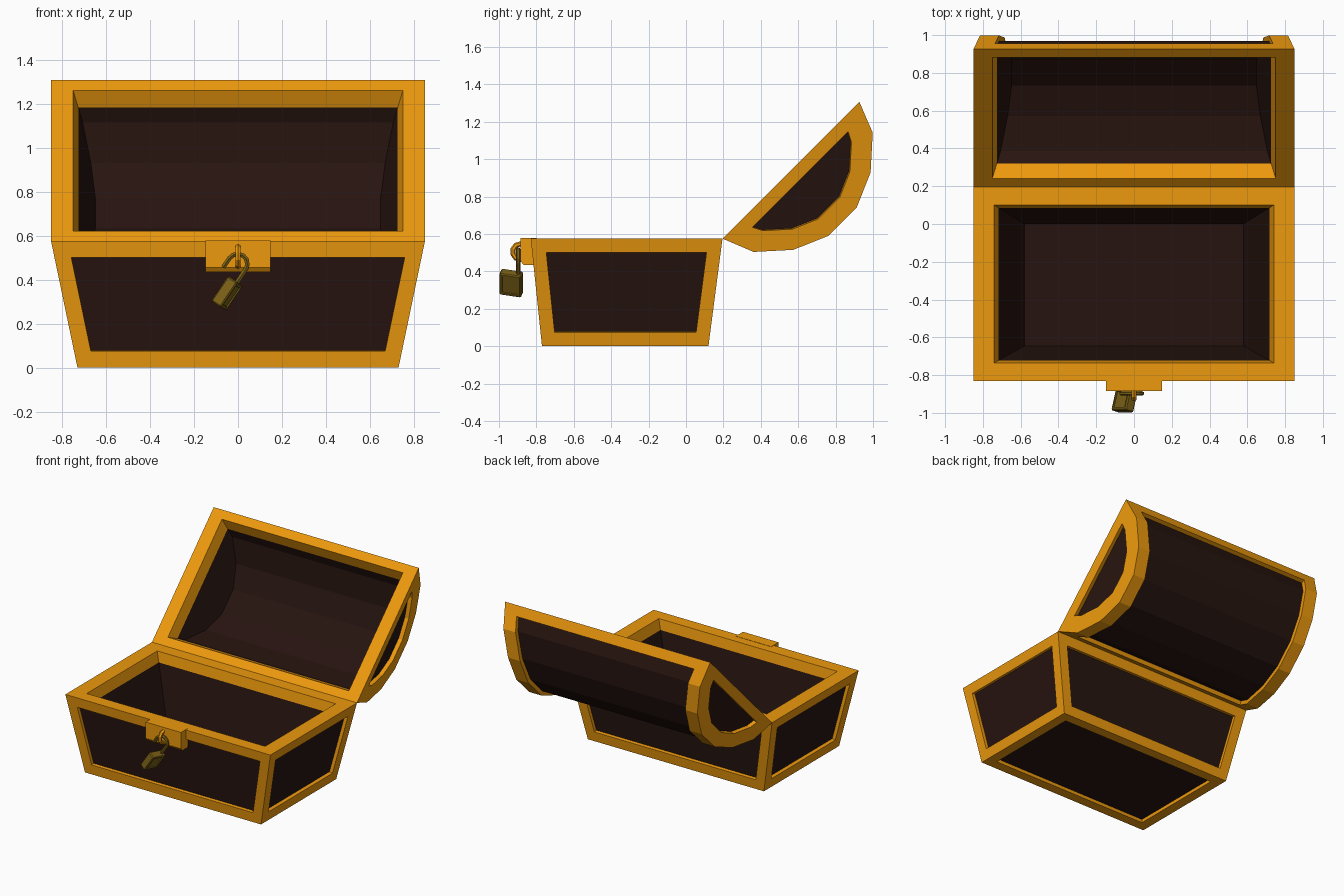
import bpy, bmesh, math
from mathutils import Vector, Matrix

if "Cube" in bpy.data.objects:
    bpy.data.objects.remove(bpy.data.objects["Cube"])


def material(name, rgb):
    m = bpy.data.materials.new(name)
    m.diffuse_color = (*rgb, 1)
    m.use_nodes = True
    m.node_tree.nodes["Principled BSDF"].inputs["Base Color"].default_value = m.diffuse_color
    return m


GOLD = material("gold_trim", (0.85, 0.32, 0.004))
DARK = material("dark_wood", (0.02, 0.007, 0.005))
BRASS = material("old_brass", (0.2, 0.12, 0.008))


def finish(bm, name, mats):
    me = bpy.data.meshes.new(name)
    bm.to_mesh(me)
    bm.free()
    for m in mats:
        me.materials.append(m)
    ob = bpy.data.objects.new(name, me)
    bpy.context.collection.objects.link(ob)
    return ob


def face(bm, pts, mat=0):
    f = bm.faces.new([bm.verts.new(p) for p in pts])
    f.material_index = mat
    return f


def weld(bm):
    bmesh.ops.remove_doubles(bm, verts=bm.verts, dist=1e-4)
    bmesh.ops.recalc_face_normals(bm, faces=bm.faces)


def recess(bm, faces, depth):
    """Sink a panel straight in, leaving gold walls around it."""
    r = bmesh.ops.inset_region(bm, faces=faces, thickness=0, depth=-depth,
                               use_boundary=True, use_even_offset=True)
    for f in r["faces"]:
        f.material_index = 0
    for f in faces:
        f.material_index = 1


# ---- chest base: tapered box, framed panels, hollow inside ----
def rect(x, y0, y1, z):
    return [(-x, y0, z), (x, y0, z), (x, y1, z), (-x, y1, z)]


bm = bmesh.new()
rings = [rect(0.73, -0.77, 0.12, 0), rect(0.85, -0.83, 0.195, 0.575),
         rect(0.74, -0.735, 0.10, 0.575), rect(0.717, -0.722, 0.086, 0.5),
         rect(0.58, -0.645, 0.0, 0.05)]
panels = [face(bm, rings[0])]
for k in range(4):
    for i in range(4):
        j = (i + 1) % 4
        f = face(bm, [rings[k][i], rings[k][j], rings[k + 1][j], rings[k + 1][i]],
                 1 if k == 3 else 0)
        if k == 0:
            panels.append(f)
face(bm, rings[4], 1)
weld(bm)
bmesh.ops.inset_individual(bm, faces=panels, thickness=0.075, use_even_offset=True)
for f in panels:
    recess(bm, [f], 0.025)
finish(bm, "chest_base", [GOLD, DARK])

# ---- lid: u runs along the rim from the hinge, v is the arch height ----
L, MID = 1.035, 0.5175
half = [(0, 0), (0.028, 0.07), (0.067, 0.168), (0.225, 0.31), (0.41, 0.39)]
outer = half + [(L - u, v) for u, v in reversed(half)]
end_panel = [(MID + (u - MID) * 0.74, max(0.07, v * 0.74)) for u, v in outer[1:-1]]
ih = [(0.065, 0), (0.097, 0.08), (0.124, 0.147), (0.262, 0.27), (0.423, 0.34)]
inner = ih + [(L - u, v) for u, v in reversed(ih)]
S = math.sqrt(0.5)


def lid_point(x, p):
    return (x, 0.195 + (p[0] + p[1]) * S, 0.575 + (p[0] - p[1]) * S)


def out_x(v):
    return 0.85 - 0.21 * v


def in_x(v):
    return 0.75 - 0.3 * v


def columns(p):
    x = out_x(p[1])
    return [lid_point(c, p) for c in (-x, -x + 0.1, x - 0.1, x)]


bm = bmesh.new()
arch, ends = [], []
for i in range(9):
    a, b = columns(outer[i]), columns(outer[i + 1])
    for c in range(3):
        f = face(bm, [a[c], a[c + 1], b[c + 1], b[c]])
        if c == 1 and 0 < i < 8:
            arch.append(f)
    # inner arch, with a gold band next to the rim
    p, q = inner[i], inner[i + 1]
    face(bm, [lid_point(-in_x(p[1]), p), lid_point(in_x(p[1]), p),
              lid_point(in_x(q[1]), q), lid_point(-in_x(q[1]), q)],
         1 if 0 < i < 8 else 0)
for s in (-1, 1):
    O = [lid_point(s * out_x(p[1]), p) for p in outer]
    Q = [lid_point(s * out_x(p[1]), p) for p in end_panel]
    N = [lid_point(s * in_x(p[1]), p) for p in inner]
    for i in range(1, 8):
        face(bm, [O[i], O[i + 1], Q[i], Q[i - 1]])
    face(bm, [O[0], O[1], Q[0], Q[7], O[8], O[9]])
    ends.append(face(bm, Q))
    face(bm, [N[0], N[1], N[8], N[9]])
    face(bm, N[1:9], 1)
    face(bm, [O[0], O[9], N[9], N[0]])
for k in (0, 9):
    face(bm, columns(outer[k]) + [lid_point(0.75, inner[k]), lid_point(-0.75, inner[k])])
weld(bm)
recess(bm, arch, 0.03)
for f in ends:
    recess(bm, [f], 0.03)
finish(bm, "chest_lid", [GOLD, DARK])

# ---- hasp plate on the front ----
bm = bmesh.new()
side = [(-0.80, 0.577), (-0.885, 0.577), (-0.885, 0.455), (-0.87, 0.435), (-0.80, 0.435)]
f = face(bm, [(-0.147, y, z) for y, z in side])
r = bmesh.ops.extrude_face_region(bm, geom=[f])
bmesh.ops.translate(bm, vec=(0.294, 0, 0),
                    verts=[v for v in r["geom"] if isinstance(v, bmesh.types.BMVert)])
weld(bm)
finish(bm, "hasp_plate", [GOLD])

# ---- staple ring ----
bpy.ops.mesh.primitive_torus_add(major_segments=10, minor_segments=6, major_radius=0.042,
                                 minor_radius=0.014, location=(0, -0.885, 0.505),
                                 rotation=(0, math.pi / 2, 0))
staple = bpy.context.object
staple.name = "staple_ring"
staple.data.materials.append(GOLD)

# ---- padlock, hanging open and tilted ----
d = Vector((0.56, 0, 0.83)).normalized()      # up along the shackle
p = Vector((-d.z, 0, d.x))                    # across the shackle
yaw = math.radians(15)
w = Vector((0, -math.cos(yaw), 0)) + p * math.sin(yaw)
t = d.cross(w)
frame = Matrix((w, t, d)).transposed().to_4x4()
bm = bmesh.new()
bmesh.ops.create_cube(bm, size=1, matrix=Matrix.Diagonal((0.12, 0.055, 0.137, 1)))
bmesh.ops.bevel(bm, geom=[e for e in bm.edges], offset=0.006, segments=1, affect='EDGES')
sides = [f for f in bm.faces if abs(f.normal.y) > 0.9]
bmesh.ops.inset_individual(bm, faces=sides, thickness=0.014)
bmesh.ops.inset_individual(bm, faces=sides, thickness=0.002, depth=-0.006)
bm.transform(Matrix.Translation((-0.05, -0.934, 0.337)) @ frame)
finish(bm, "padlock_body", [BRASS])

# ---- shackle: long leg in the body, short leg free ----
c, R = Vector((-0.002, -0.897, 0.472)), 0.045
path = [c - p * R - d * 0.12]
path += [c + p * R * -math.cos(a) + d * R * math.sin(a)
         for a in (math.pi * i / 6 for i in range(7))]
path.append(c + p * R - d * 0.05)
cu = bpy.data.curves.new("padlock_shackle", 'CURVE')
cu.dimensions = '3D'
cu.bevel_depth = 0.012
cu.bevel_resolution = 1
cu.use_fill_caps = True
sp = cu.splines.new('POLY')
sp.points.add(len(path) - 1)
for pt, co in zip(sp.points, path):
    pt.co = (*co, 1)
sp.use_smooth = False
cu.materials.append(BRASS)
bpy.context.collection.objects.link(bpy.data.objects.new("padlock_shackle", cu))
